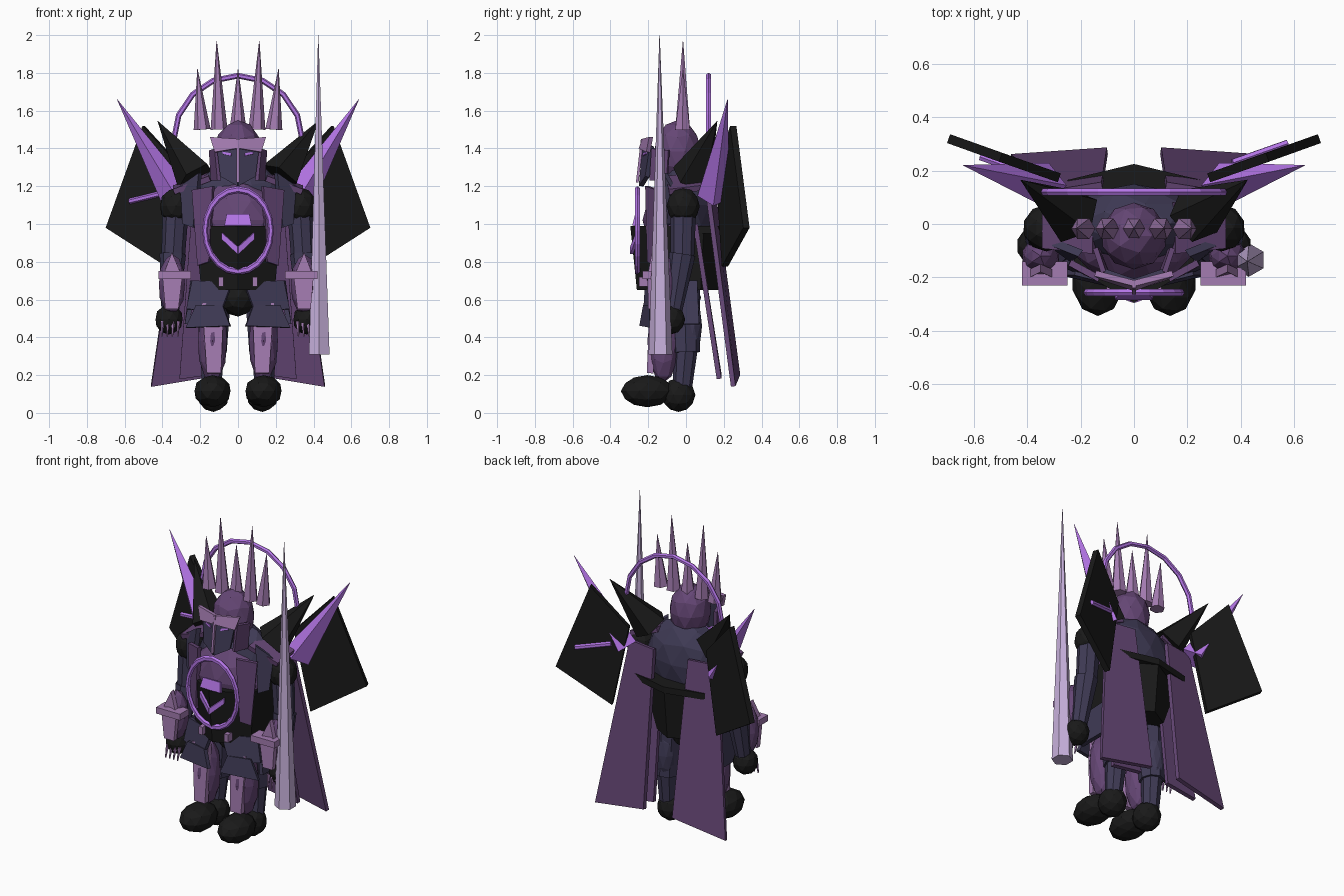
import bpy, bmesh, math
from mathutils import Vector


def material(name, rgb):
    m = bpy.data.materials.new(name)
    m.diffuse_color = (*rgb, 1)
    return m


BLACK = material("black_iron", (0.010, 0.010, 0.010))
NAVY = material("dark_slate", (0.050, 0.043, 0.092))
PURPLE = material("deep_purple", (0.130, 0.062, 0.178))
VIOLET = material("bright_violet", (0.46, 0.18, 0.80))
MAUVE = material("mauve_metal", (0.37, 0.20, 0.44))
BLADE = material("pale_lavender", (0.58, 0.44, 0.72))


def finish(name, bm, mat):
    bmesh.ops.recalc_face_normals(bm, faces=bm.faces)
    me = bpy.data.meshes.new(name)
    bm.to_mesh(me)
    bm.free()
    me.materials.append(mat)
    ob = bpy.data.objects.new(name, me)
    bpy.context.collection.objects.link(ob)
    return ob


def ball(name, c, r, mat, sub=2):
    """Faceted ellipsoid."""
    bm = bmesh.new()
    bmesh.ops.create_icosphere(bm, subdivisions=sub, radius=1)
    for v in bm.verts:
        v.co = Vector(c) + Vector((v.co.x * r[0], v.co.y * r[1], v.co.z * r[2]))
    return finish(name, bm, mat)


def spike(name, a, b, r1, r2, mat, sides=6, flat=1.0, turn=0.0):
    """Tapered rod from a to b; flat squashes it along its local depth."""
    a, b = Vector(a), Vector(b)
    d = (b - a).normalized()
    u = d.cross(Vector((0, 1, 0))).normalized()
    w = d.cross(u)
    bm = bmesh.new()
    rings = []
    for p, r in ((a, r1), (b, r2)):
        ring = []
        for i in range(sides):
            t = turn + 2 * math.pi * i / sides
            ring.append(bm.verts.new(p + u * r * math.cos(t) + w * r * flat * math.sin(t)))
        rings.append(ring)
    for i in range(sides):
        j = (i + 1) % sides
        bm.faces.new((rings[0][i], rings[0][j], rings[1][j], rings[1][i]))
    bm.faces.new(rings[0])
    bm.faces.new(rings[1])
    return finish(name, bm, mat)


def slab(name, pts, t, mat):
    """Flat polygon given a thickness."""
    pts = [Vector(p) for p in pts]
    n = (pts[1] - pts[0]).cross(pts[2] - pts[0]).normalized() * t / 2
    bm = bmesh.new()
    f = [bm.verts.new(p + n) for p in pts]
    k = [bm.verts.new(p - n) for p in pts]
    bm.faces.new(f)
    bm.faces.new(k[::-1])
    for i in range(len(pts)):
        j = (i + 1) % len(pts)
        bm.faces.new((f[i], k[i], k[j], f[j]))
    return finish(name, bm, mat)


def box(name, lo, hi, mat):
    (x0, y0, z0), (x1, y1, z1) = lo, hi
    y = (y0 + y1) / 2
    return slab(name, [(x0, y, z0), (x1, y, z0), (x1, y, z1), (x0, y, z1)], abs(y1 - y0), mat)


def hoop(name, c, r, minor, mat, segs, sz=1.0, half=False):
    bpy.ops.mesh.primitive_torus_add(major_radius=r, minor_radius=minor, major_segments=segs,
                                     minor_segments=6, location=c, rotation=(math.pi / 2, 0, 0))
    ob = bpy.context.object
    ob.name = name
    ob.scale = (1, sz, 1)
    ob.data.materials.append(mat)
    if half:
        bm = bmesh.new()
        bm.from_mesh(ob.data)
        bmesh.ops.delete(bm, geom=[v for v in bm.verts if v.co.y < -0.01], context='VERTS')
        bm.to_mesh(ob.data)
        bm.free()


# torso: slate core, purple chest, flared black waist, hips
ball("torso", (0, 0, 1.10), (0.26, 0.15, 0.24), NAVY)
ball("chest", (0, -0.055, 1.02), (0.24, 0.175, 0.22), PURPLE)
spike("waist", (0, -0.035, 0.65), (0, -0.035, 0.99), 0.225, 0.26, BLACK, 6, turn=math.pi / 2)
slab("back_flare", [(0, 0.225, 0.97), (-0.25, 0.165, 0.97), (-0.22, 0.05, 0.97), (0.22, 0.05, 0.97),
                    (0.25, 0.165, 0.97)], 0.04, BLACK)
ball("hips", (0, -0.03, 0.61), (0.10, 0.11, 0.10), BLACK)
ball("neck", (0, -0.05, 1.24), (0.10, 0.08, 0.10), NAVY, 1)

# chest emblem: hoop and bar
hoop("chest_hoop", (0, -0.257, 0.965), 0.175, 0.015, VIOLET, 20, 1.24)
slab("emblem_bar", [(-0.072, -0.275, 0.99), (0.072, -0.275, 0.99), (0.06, -0.26, 1.05), (-0.06, -0.26, 1.05)],
     0.02, VIOLET)

# head and nose guard
ball("head", (0, -0.045, 1.385), (0.125, 0.125, 0.165), PURPLE)
slab("nose_guard", [(-0.007, -0.258, 1.22), (0.007, -0.258, 1.22), (0.007, -0.232, 1.45), (-0.007, -0.232, 1.45)],
     0.014, MAUVE)

# crown
for x, tip in ((-0.19, 1.82), (-0.1, 1.97), (0, 1.82), (0.1, 1.97), (0.19, 1.82)):
    spike("crown_spike", (x, -0.018, 1.50), (x * 1.13, -0.016, tip), 0.045, 0.001, MAUVE, 6)

# halo and long blade
hoop("halo", (0, 0.12, 1.445), 0.34, 0.015, VIOLET, 16, half=True)
spike("blade", (0.43, -0.135, 0.31), (0.425, -0.14, 2.0), 0.063, 0.001, BLADE, 6, turn=math.pi / 2)

for s in (-1, 1):
    def P(x, y, z):
        return (s * x, y, z)

    # face, brow, eye and cheek
    slab("face_plate", [P(0, -0.238, 1.20), P(0.09, -0.205, 1.25), P(0.11, -0.18, 1.41), P(0, -0.218, 1.43)],
         0.025, NAVY)
    slab("brow", [P(0, -0.24, 1.40), P(0.12, -0.20, 1.38), P(0.145, -0.185, 1.46), P(0, -0.222, 1.45)],
         0.022, MAUVE)
    slab("eye", [P(0.035, -0.228, 1.36), P(0.08, -0.212, 1.37), P(0.08, -0.21, 1.382), P(0.035, -0.226, 1.374)],
         0.009, VIOLET)
    slab("cheek_guard", [P(0.10, -0.19, 1.23), P(0.135, -0.10, 1.23), P(0.145, -0.09, 1.39), P(0.115, -0.18, 1.40)],
         0.02, PURPLE)
    slab("chevron", [P(0, -0.288, 0.84), P(0.085, -0.258, 0.92), P(0.085, -0.258, 0.955), P(0, -0.288, 0.88)],
         0.016, VIOLET)

    # chest side plates, shoulder straps and belt studs
    slab("chest_plate", [P(0.15, -0.195, 0.80), P(0.21, -0.165, 0.78), P(0.24, -0.145, 1.18), P(0.13, -0.205, 1.20)],
         0.025, PURPLE)
    slab("shoulder_strap", [P(0.23, -0.13, 0.98), P(0.285, -0.09, 1.0), P(0.30, -0.07, 1.20), P(0.20, -0.11, 1.27)],
         0.03, NAVY)
    slab("shoulder_guard", [P(0.15, -0.11, 1.24), P(0.34, -0.09, 1.17), P(0.34, 0.08, 1.19), P(0.15, 0.08, 1.26)],
         0.03, PURPLE)
    box("belt_stud", (s * 0.09 - 0.014, -0.25, 0.67), (s * 0.09 + 0.014, -0.20, 0.72), MAUVE)

    # arm
    ball("shoulder", P(0.328, -0.015, 1.095), (0.088, 0.088, 0.098), BLACK)
    spike("upper_arm", P(0.33, -0.015, 1.06), P(0.345, -0.02, 0.80), 0.068, 0.062, NAVY, 8)
    spike("forearm", P(0.345, -0.02, 0.84), P(0.36, -0.07, 0.52), 0.07, 0.045, NAVY, 8)
    ball("forearm_guard", P(0.35, -0.12, 0.68), (0.072, 0.068, 0.16), PURPLE)
    slab("gauntlet", [P(0.315, -0.185, 0.55), P(0.385, -0.185, 0.55), P(0.40, -0.19, 0.72), P(0.35, -0.165, 0.85),
                      P(0.295, -0.19, 0.72)], 0.03, MAUVE)
    box("cuff", (s * 0.25, -0.23, 0.71), (s * 0.42, -0.14, 0.75), MAUVE)
    ball("hand", P(0.365, -0.082, 0.495), (0.075, 0.078, 0.08), BLACK)
    for i in range(4):
        x = 0.315 + 0.028 * i
        spike("claw", P(x, -0.14, 0.485), P(x + 0.005, -0.155, 0.405), 0.011, 0.004, MAUVE, 5)

    # leg and boot
    spike("thigh", P(0.12, -0.01, 0.66), P(0.135, 0.0, 0.32), 0.085, 0.075, NAVY, 8)
    ball("knee", P(0.135, -0.015, 0.34), (0.065, 0.06, 0.05), BLACK, 1)
    spike("lower_leg", P(0.135, 0.0, 0.36), P(0.14, -0.02, 0.12), 0.065, 0.05, NAVY, 8)
    ball("calf", P(0.13, 0.025, 0.46), (0.07, 0.06, 0.17), NAVY)
    ball("shin", P(0.135, -0.12, 0.38), (0.08, 0.085, 0.22), PURPLE)
    slab("greave", [P(0.09, -0.19, 0.21), P(0.165, -0.19, 0.21), P(0.19, -0.175, 0.58), P(0.075, -0.175, 0.58)],
         0.035, MAUVE)
    ball("boot_toe", P(0.135, -0.205, 0.115), (0.10, 0.14, 0.085), BLACK)
    ball("boot_heel", P(0.13, -0.04, 0.095), (0.085, 0.09, 0.09), BLACK)

    # skirt plates
    slab("skirt_upper", [P(0.03, -0.205, 0.69), P(0.24, -0.14, 0.70), P(0.27, -0.15, 0.55), P(0.09, -0.215, 0.53)],
         0.025, NAVY)
    slab("skirt_lower", [P(0.08, -0.215, 0.57), P(0.22, -0.18, 0.57), P(0.275, -0.18, 0.45), P(0.04, -0.235, 0.46)],
         0.025, NAVY)
    slab("skirt_side", [P(0.23, -0.12, 0.70), P(0.24, 0.06, 0.70), P(0.27, 0.07, 0.47), P(0.27, -0.15, 0.47)],
         0.025, NAVY)

    # cape: long rear panel and shorter inner panel
    slab("cape_outer", [P(0.12, 0.145, 1.17), P(0.31, 0.115, 1.17), P(0.46, 0.25, 0.14), P(0.10, 0.275, 0.20)],
         0.025, PURPLE)
    slab("cape_inner", [P(0.13, 0.05, 1.0), P(0.25, 0.05, 1.0), P(0.31, 0.175, 0.18), P(0.10, 0.175, 0.21)],
         0.025, PURPLE)

    # shoulder horns, violet spikes, wing panels and their bars
    spike("horn", P(0.225, 0.03, 1.25), P(0.425, 0.165, 1.545), 0.11, 0.001, BLACK, 5)
    spike("back_spike", P(0.325, 0.145, 1.14), P(0.64, 0.22, 1.66), 0.085, 0.001, VIOLET, 4)
    slab("wing_panel", [P(0.28, 0.173, 1.28), P(0.50, 0.25, 1.52), P(0.695, 0.32, 0.98), P(0.375, 0.206, 0.775)],
         0.035, BLACK)
    off = 0.025 * s
    spike("wing_bar", P(0.37, 0.205 + off, 1.17), P(0.575, 0.277 + off, 1.12), 0.015, 0.015, VIOLET, 6)
